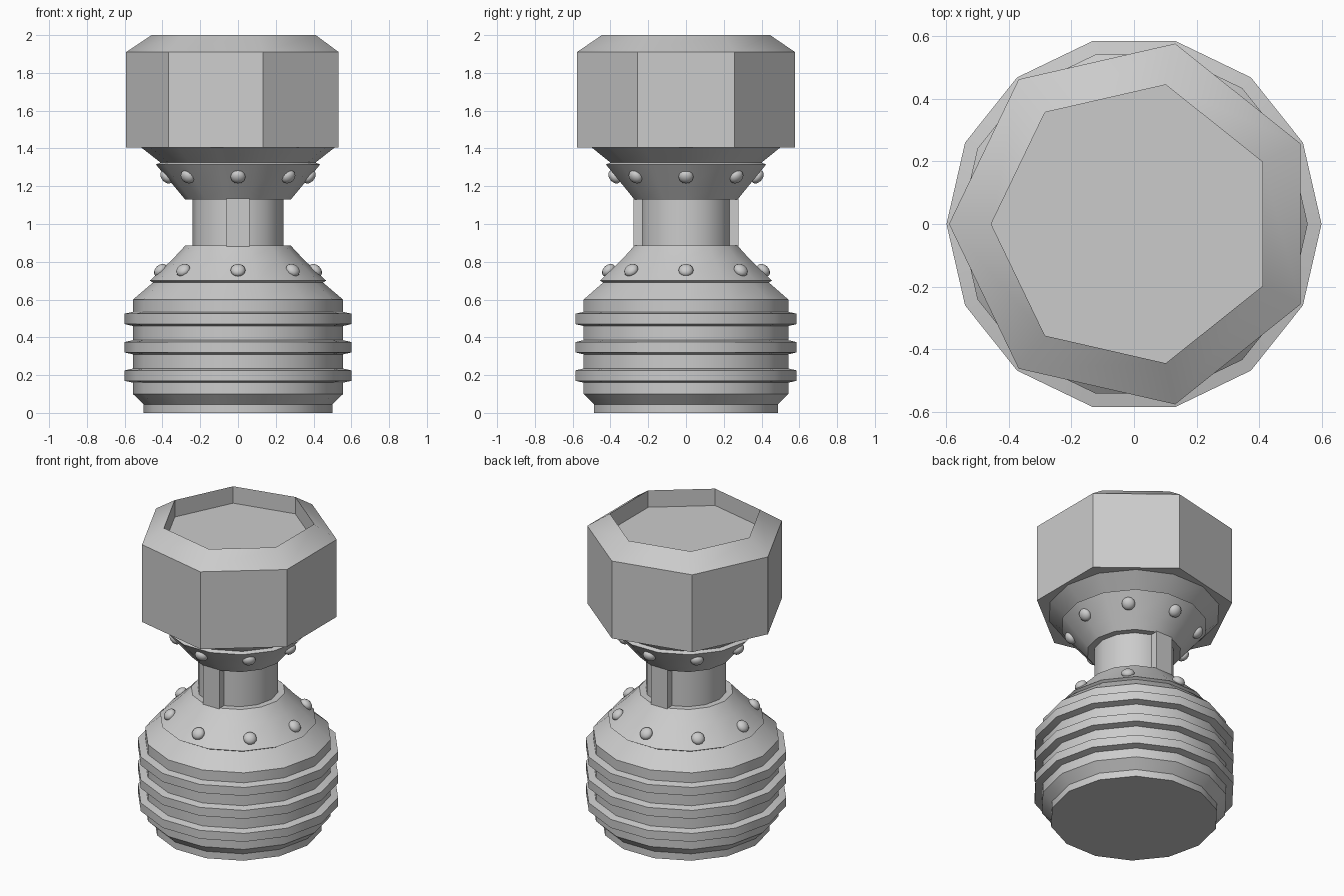
import bpy, bmesh, math
from mathutils import Matrix, Vector

if "Cube" in bpy.data.objects:
    bpy.data.objects.remove(bpy.data.objects["Cube"])


def finish(bm, name, angle):
    bmesh.ops.recalc_face_normals(bm, faces=bm.faces)
    mesh = bpy.data.meshes.new(name)
    bm.to_mesh(mesh)
    bm.free()
    ob = bpy.data.objects.new(name, mesh)
    bpy.context.collection.objects.link(ob)
    bpy.ops.object.select_all(action='DESELECT')
    ob.select_set(True)
    bpy.context.view_layer.objects.active = ob
    bpy.ops.object.shade_smooth_by_angle(angle=math.radians(angle))
    return ob


def lathe(name, profile, sides, start=0.0, angle=28):
    """Spin an (r, z) profile into a faceted solid, capped at both ends."""
    bm = bmesh.new()
    rings = []
    for r, z in profile:
        rings.append([bm.verts.new((r * math.cos(start + math.tau * i / sides),
                                    r * math.sin(start + math.tau * i / sides), z))
                      for i in range(sides)])
    for a, b in zip(rings, rings[1:]):
        for i in range(sides):
            j = (i + 1) % sides
            bm.faces.new((a[i], a[j], b[j], b[i]))
    bm.faces.new(rings[0])
    bm.faces.new(rings[-1])
    return finish(bm, name, angle)


def rivets(name, r, z, tilt):
    """Eight flattened domes around a sloped band; tilt is the slope normal's elevation."""
    for k in range(8):
        a = math.tau * k / 8
        n = Vector((math.cos(a) * math.cos(tilt), math.sin(a) * math.cos(tilt), math.sin(tilt)))
        bm = bmesh.new()
        bmesh.ops.create_uvsphere(bm, u_segments=12, v_segments=8, radius=0.04)
        m = (Matrix.Translation((r * math.cos(a), r * math.sin(a), z))
             @ n.to_track_quat('Z', 'Y').to_matrix().to_4x4()
             @ Matrix.Diagonal((1, 1, 0.7, 1)))
        bmesh.ops.transform(bm, matrix=m, verts=bm.verts)
        finish(bm, f"{name}_{k + 1}", 60)


# Lower grip with three raised ribs and a riveted shoulder band
base = [(0.50, 0), (0.50, 0.045), (0.556, 0.10)]
for z in (0.20, 0.35, 0.50):
    base += [(0.556, z - 0.04), (0.60, z - 0.03), (0.60, z + 0.025), (0.556, z + 0.035)]
base += [(0.556, 0.60), (0.45, 0.69), (0.467, 0.70), (0.345, 0.815), (0.28, 0.885)]
lathe("ribbed_base", base, 14)
rivets("base_rivet", 0.41, 0.755, math.radians(47))

# Neck with a key rib front and back
lathe("neck", [(0.24, 0.86), (0.24, 1.15)], 14)
for name, s in (("front_neck_rib", -1), ("back_neck_rib", 1)):
    bm = bmesh.new()
    bmesh.ops.create_cube(bm, size=1, matrix=Matrix.Translation((0, s * 0.24, 1.005))
                          @ Matrix.Diagonal((0.12, 0.075, 0.27, 1)))
    finish(bm, name, 30)

# Flared collar under the head
lathe("collar", [(0.28, 1.13), (0.33, 1.19), (0.435, 1.315), (0.41, 1.325), (0.512, 1.405)], 14)
rivets("collar_rivet", 0.378, 1.25, math.radians(-40))

# Seven-sided head with chamfered rim and recessed top
lathe("head", [(0.592, 1.405), (0.592, 1.91), (0.457, 2.0), (0.457, 1.89)],
      7, start=math.pi, angle=33)
